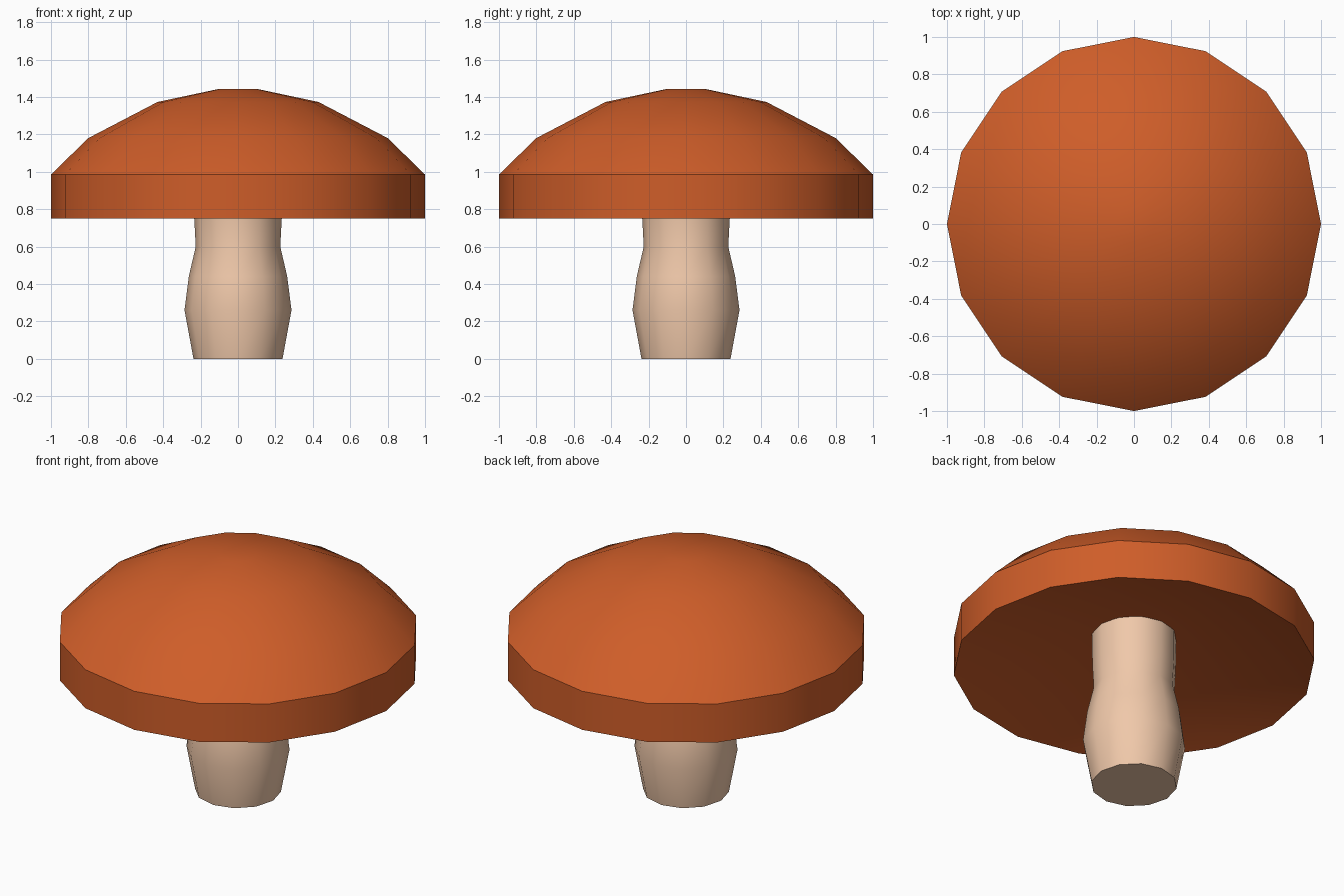
import bpy, bmesh, math

if "Cube" in bpy.data.objects:
    bpy.data.objects.remove(bpy.data.objects["Cube"])


def material(name, color):
    m = bpy.data.materials.new(name)
    m.diffuse_color = (*color, 1)
    m.use_nodes = True
    m.node_tree.nodes["Principled BSDF"].inputs["Base Color"].default_value = m.diffuse_color
    return m


def lathe(name, profile, sides, mat, smooth_angle):
    """Revolve (radius, z) points about z; radius 0 makes a pole."""
    bm = bmesh.new()
    rings = []
    for r, z in profile:
        n = 1 if r == 0 else sides
        rings.append([bm.verts.new((r * math.cos(math.tau * i / sides),
                                    r * math.sin(math.tau * i / sides), z))
                      for i in range(n)])
    for a, b in zip(rings, rings[1:]):
        for i in range(sides):
            j = (i + 1) % sides
            quad = [a[i % len(a)], a[j % len(a)], b[j % len(b)], b[i % len(b)]]
            bm.faces.new(list(dict.fromkeys(quad)))
    # flat caps on open ends
    for ring in (rings[0], rings[-1]):
        if len(ring) > 1:
            bm.faces.new(ring)
    bmesh.ops.recalc_face_normals(bm, faces=bm.faces)
    mesh = bpy.data.meshes.new(name)
    bm.to_mesh(mesh)
    bm.free()
    mesh.materials.append(mat)
    ob = bpy.data.objects.new(name, mesh)
    bpy.context.collection.objects.link(ob)
    bpy.ops.object.select_all(action='DESELECT')
    ob.select_set(True)
    bpy.context.view_layer.objects.active = ob
    bpy.ops.object.shade_smooth_by_angle(angle=math.radians(smooth_angle))
    return ob


orange = material("cap_orange", (0.62, 0.11, 0.022))
cream = material("stem_cream", (0.87, 0.58, 0.40))

# Cap: hollow conical underside, upright rim, faceted dome with a small flat top
lathe("mushroom_cap",
      [(0, 1.0), (1, 0.75), (1, 0.985), (0.8, 1.18), (0.43, 1.373), (0.105, 1.442)],
      16, orange, 35)

# Stem: bulging low down, running up into the hollow of the cap
lathe("mushroom_stem",
      [(0.238, 0), (0.286, 0.26), (0.263, 0.44), (0.226, 0.6), (0.234, 0.75), (0.236, 0.95)],
      12, cream, 35)
